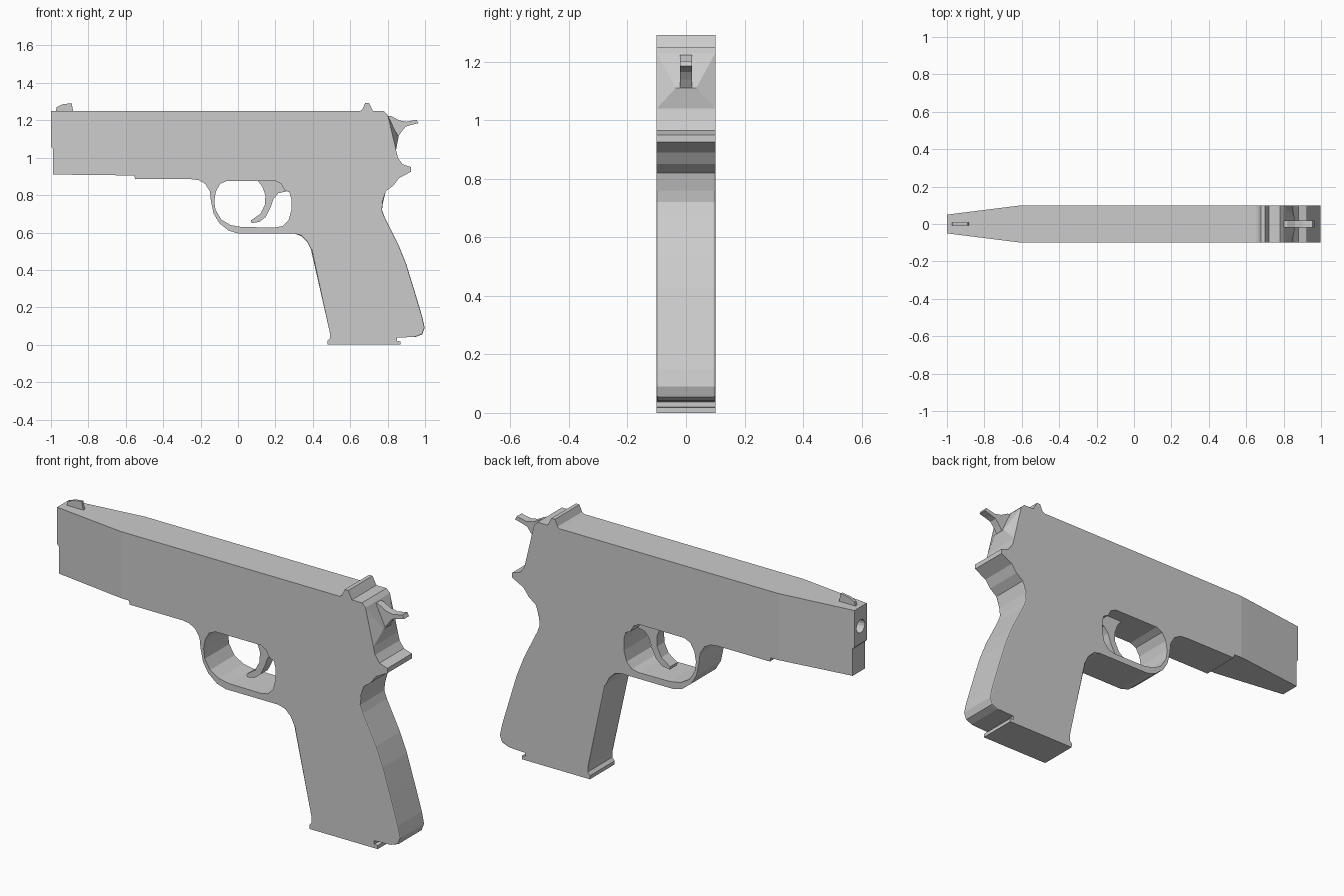
import bpy, bmesh, math
from mathutils import Matrix


def plate(name, pts, half):
    """Extrude an (x, z) profile symmetrically in y and return object."""
    bm = bmesh.new()
    f = bm.faces.new([bm.verts.new((x, -half, z)) for x, z in pts])
    r = bmesh.ops.extrude_face_region(bm, geom=[f])
    for v in r["geom"]:
        if isinstance(v, bmesh.types.BMVert):
            v.co.y = half
    bmesh.ops.recalc_face_normals(bm, faces=bm.faces)
    return finish(name, bm)


def finish(name, bm):
    me = bpy.data.meshes.new(name)
    bm.to_mesh(me)
    bm.free()
    ob = bpy.data.objects.new(name, me)
    bpy.context.collection.objects.link(ob)
    return ob


def cut(target, cutter):
    m = target.modifiers.new("cut", 'BOOLEAN')
    m.operation = 'DIFFERENCE'
    m.solver = 'EXACT'
    m.object = cutter
    cutter.hide_render = True
    cutter.hide_set(True)


# main body: slide, frame, guard and grip in one silhouette
body = plate("body", [
    (-1, 1.25), (0.78, 1.25), (0.80, 1.23), (0.845, 1.04), (0.855, 1.0),
    (0.88, 0.965), (0.925, 0.95), (0.925, 0.925), (0.86, 0.89), (0.83, 0.85),
    (0.79, 0.82), (0.775, 0.76), (0.77, 0.72), (0.785, 0.68), (0.86, 0.53),
    (0.90, 0.43), (0.94, 0.30), (0.985, 0.15), (0.998, 0.09), (0.985, 0.055),
    (0.95, 0.042), (0.85, 0.038), (0.85, 0.02), (0.87, 0.018), (0.87, 0),
    (0.48, 0), (0.478, 0.02), (0.492, 0.035), (0.492, 0.06), (0.39, 0.51),
    (0.37, 0.55), (0.34, 0.58), (0.30, 0.595), (0, 0.595), (-0.05, 0.61),
    (-0.10, 0.65), (-0.13, 0.70), (-0.145, 0.77), (-0.15, 0.82),
    (-0.175, 0.86), (-0.21, 0.88), (-0.25, 0.885), (-0.55, 0.885),
    (-0.555, 0.905), (-0.99, 0.91), (-0.99, 1.05), (-1, 1.06)], 0.1)
bm = bmesh.new()
bm.from_mesh(body.data)
# narrow the muzzle end
bmesh.ops.bisect_plane(bm, geom=bm.verts[:] + bm.edges[:] + bm.faces[:],
                       plane_co=(-0.6, 0, 0), plane_no=(1, 0, 0))
for v in bm.verts:
    if v.co.x < -0.6:
        v.co.y *= 1 - 0.5 * (-0.6 - v.co.x) / 0.4
# soften the grip straps
strap = []
for e in bm.edges:
    a, b = e.verts
    m = (a.co + b.co) / 2
    if abs(a.co.y - b.co.y) < 1e-4 and (
            (m.x > 0.76 and 0.043 < m.z < 0.83) or
            (0.3 < m.x < 0.5 and 0.1 < m.z < 0.592)):
        strap.append(e)
bmesh.ops.bevel(bm, geom=strap, offset=0.013, segments=2, profile=0.5,
                affect='EDGES', clamp_overlap=True)
bm.to_mesh(body.data)
bm.free()

# trigger guard opening
cut(body, plate("guard_cutter", [
    (-0.06, 0.876), (0.20, 0.876), (0.23, 0.86), (0.25, 0.825), (0.275, 0.815),
    (0.285, 0.78), (0.285, 0.72), (0.27, 0.665), (0.24, 0.635), (0.20, 0.627),
    (0.02, 0.629), (-0.04, 0.64), (-0.09, 0.67), (-0.12, 0.72), (-0.127, 0.77),
    (-0.118, 0.82), (-0.095, 0.86)], 0.2))

# muzzle bore
bm = bmesh.new()
bmesh.ops.create_cone(bm, cap_ends=True, segments=16, radius1=0.034,
                      radius2=0.034, depth=0.16,
                      matrix=Matrix.Translation((-0.98, 0, 1.15)) @
                      Matrix.Rotation(math.pi / 2, 4, 'Y'))
cut(body, finish("bore_cutter", bm))

# trigger
plate("trigger", [
    (0.10, 0.885), (0.13, 0.845), (0.146, 0.80), (0.145, 0.75), (0.12, 0.70),
    (0.07, 0.665), (0.072, 0.65), (0.115, 0.657), (0.15, 0.685), (0.175, 0.735),
    (0.19, 0.78), (0.215, 0.81), (0.26, 0.82), (0.24, 0.885)], 0.03)

# hammer
plate("hammer", [
    (0.79, 1.225), (0.82, 1.222), (0.86, 1.20), (0.90, 1.192), (0.955, 1.203),
    (0.965, 1.185), (0.925, 1.175), (0.895, 1.165), (0.875, 1.14),
    (0.855, 1.11), (0.80, 1.11)], 0.02)

# faceted rear plate under the hammer
bm = bmesh.new()
for y in (-1, 1):
    for x, w, z in ((0.80, 0.1, 1.23), (0.845, 0.1, 1.04), (0.858, 0.035, 1.11),
                    (0.78, 0.1, 1.06)):
        bm.verts.new((x, y * w, z))
bmesh.ops.convex_hull(bm, input=bm.verts)
finish("rear_plate", bm)

# sights
plate("rear_sight", [(0.645, 1.245), (0.665, 1.258), (0.68, 1.292),
                     (0.70, 1.292), (0.725, 1.245)], 0.1)
plate("front_sight", [(-0.975, 1.245), (-0.97, 1.27), (-0.94, 1.285),
                      (-0.89, 1.292), (-0.88, 1.245)], 0.007)
